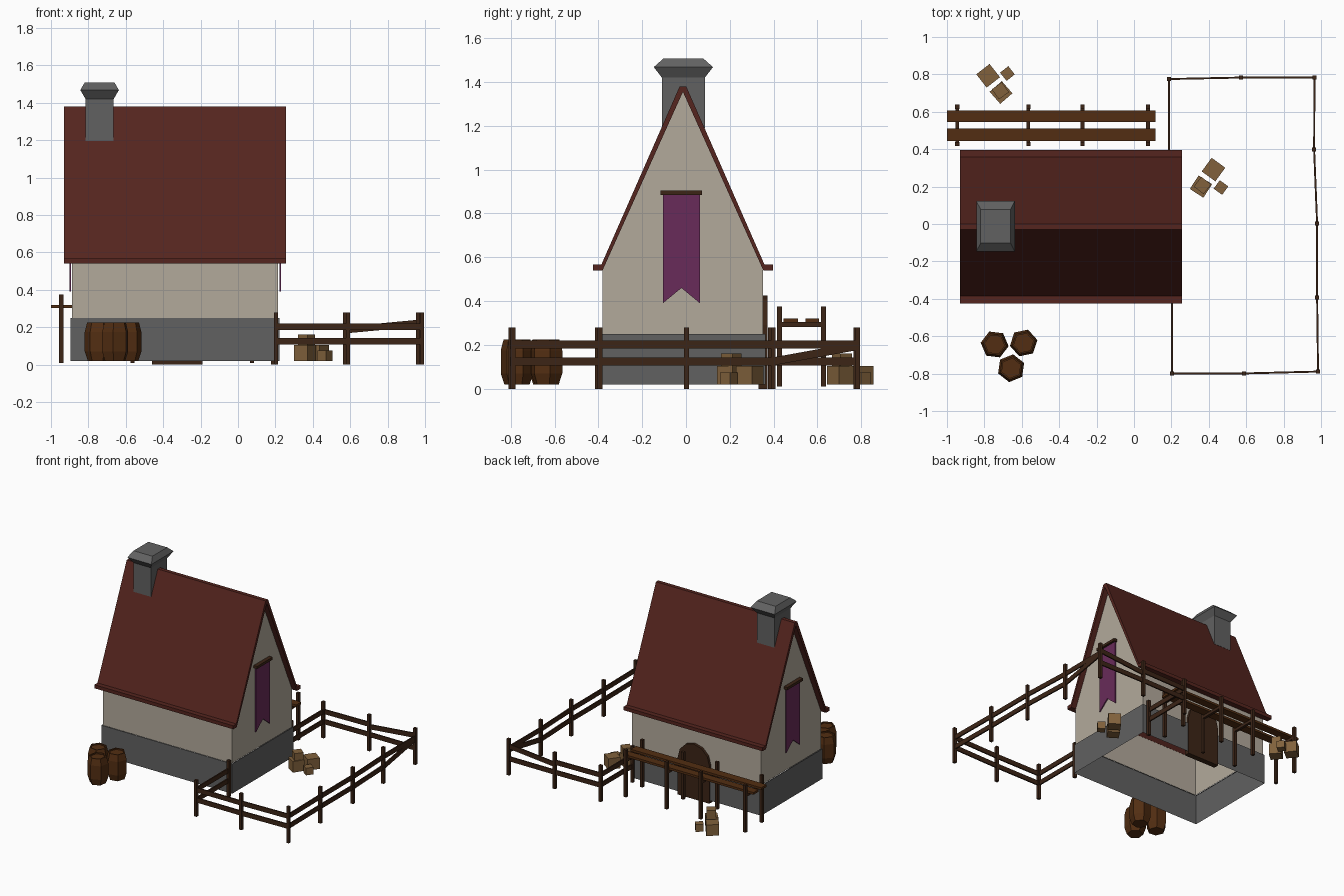
import bpy, bmesh
from math import sin, cos, radians, pi
from mathutils import Vector, Matrix

if "Cube" in bpy.data.objects:
    bpy.data.objects.remove(bpy.data.objects["Cube"])


def material(name, rgb):
    m = bpy.data.materials.new(name)
    m.diffuse_color = (*rgb, 1)
    m.use_nodes = True
    m.node_tree.nodes["Principled BSDF"].inputs["Base Color"].default_value = m.diffuse_color
    return m


PLASTER = material("plaster", (.45, .40, .33))
STONE = material("stone", (.12, .12, .12))
ROOF = material("roof_tile", (.09, .018, .013))
WOOD = material("dark_wood", (.045, .018, .008))
PLANK = material("plank_wood", (.085, .027, .006))
CRATE = material("crate_wood", (.22, .12, .045))
CLOTH = material("cloth", (.14, .024, .10))


def finish(bm, name, mat):
    bmesh.ops.recalc_face_normals(bm, faces=bm.faces[:])
    me = bpy.data.meshes.new(name)
    bm.to_mesh(me)
    bm.free()
    ob = bpy.data.objects.new(name, me)
    me.materials.append(mat)
    bpy.context.collection.objects.link(ob)
    return ob


def add_box(bm, x0, x1, y0, y1, z0, z1):
    m = Matrix.Translation(((x0 + x1) / 2, (y0 + y1) / 2, (z0 + z1) / 2))
    m = m @ Matrix.Diagonal((x1 - x0, y1 - y0, z1 - z0, 1))
    return bmesh.ops.create_cube(bm, size=1, matrix=m)["verts"]


def add_rail(bm, a, b, width=.01, height=.036):
    a, b = Vector(a), Vector(b)
    d = b - a
    m = Matrix.Translation((a + b) / 2) @ d.to_track_quat('X', 'Z').to_matrix().to_4x4()
    bmesh.ops.create_cube(bm, size=1, matrix=m @ Matrix.Diagonal((d.length, width, height, 1)))


def add_prism(bm, pts, x0, x1):
    """Extrude a (y, z) outline along x."""
    f = bm.faces.new([bm.verts.new((x0, y, z)) for y, z in pts])
    r = bmesh.ops.extrude_face_region(bm, geom=[f], use_keep_orig=True)
    vs = [v for v in r["geom"] if isinstance(v, bmesh.types.BMVert)]
    bmesh.ops.translate(bm, verts=vs, vec=(x1 - x0, 0, 0))


def add_rings(bm, rings):
    """Bridge equal-length point rings and cap both ends."""
    loops = [[bm.verts.new(p) for p in r] for r in rings]
    n = len(loops[0])
    for a, b in zip(loops, loops[1:]):
        for i in range(n):
            bm.faces.new((a[i], a[(i + 1) % n], b[(i + 1) % n], b[i]))
    bm.faces.new(loops[0])
    bm.faces.new(loops[-1])


def delete_flat(bm, up, z):
    fs = [f for f in bm.faces if f.normal.z * up > .9 and abs(f.calc_center_median().z - z) < .01]
    bmesh.ops.delete(bm, geom=fs, context='FACES')


# Stone footing: open shell with a narrow ledge
bm = bmesh.new()
add_box(bm, -.895, .222, -.388, .362, .02, .25)
bm.normal_update()
delete_flat(bm, -1, .02)
top = [f for f in bm.faces if f.normal.z > .9]
bmesh.ops.inset_region(bm, faces=top, thickness=.008)
bmesh.ops.delete(bm, geom=top, context='FACES')
finish(bm, "stone_footing", STONE)

# Plaster walls with gables, open underneath
bm = bmesh.new()
add_prism(bm, [(-.382, .25), (.352, .25), (.352, .545), (-.015, 1.365), (-.382, .545)], -.887, .215)
bmesh.ops.recalc_face_normals(bm, faces=bm.faces[:])
delete_flat(bm, -1, .25)
finish(bm, "walls", PLASTER)

# Thin steep roof with flat eaves
bm = bmesh.new()
half = [(0, 1.355), (.367, .54), (.41, .54), (.41, .567), (.372, .567), (.015, 1.38)]
outline = half + [(-y, z) for y, z in half[:0:-1]]
add_prism(bm, [(y - .014, z) for y, z in outline], -.93, .256)
finish(bm, "roof", ROOF)

# Chimney with flared cap
bm = bmesh.new()
cx, cy = -.74, -.012


def rect(hx, hy, z):
    return [(cx + sx * hx, cy + sy * hy, z) for sx, sy in ((-1, -1), (1, -1), (1, 1), (-1, 1))]


add_rings(bm, [rect(.075, .098, 1.19), rect(.075, .098, 1.42), rect(.103, .135, 1.468), rect(.08, .09, 1.508)])
finish(bm, "chimney", STONE)

# Arched door in the back wall
bm = bmesh.new()
pts = [(-.46, 0), (-.19, 0)] + [(-.325 + .135 * cos(i * pi / 6), .29 + .135 * sin(i * pi / 6)) for i in range(7)]
f = bm.faces.new([bm.verts.new((x, .33, z)) for x, z in pts])
r = bmesh.ops.extrude_face_region(bm, geom=[f], use_keep_orig=True)
bmesh.ops.translate(bm, verts=[v for v in r["geom"] if isinstance(v, bmesh.types.BMVert)], vec=(0, .042, 0))
finish(bm, "door", WOOD)

# Swallow-tailed banner and rod on each gable
for side, x, s in (("right", .215, 1), ("left", -.887, -1)):
    bm = bmesh.new()
    add_prism(bm, [(-.106, .885), (-.106, .39), (-.021, .46), (.064, .39), (.064, .885)], x + s * .006, x + s * .014)
    finish(bm, side + "_banner", CLOTH)
    bm = bmesh.new()
    x0, x1 = sorted((x, x + s * .03))
    add_box(bm, x0, x1, -.117, .073, .885, .905)
    finish(bm, side + "_banner_rod", WOOD)

# Yard fence
path = [(.203, -.405), (.203, -.799), (.588, -.799), (.984, -.789), (.979, -.393), (.979, .002),
        (.963, .398), (.965, .783), (.572, .783), (.187, .775), (.187, .385)]
bm = bmesh.new()
for x, y in path:
    add_box(bm, x - .011, x + .011, y - .011, y + .011, 0, .28)
finish(bm, "fence_posts", WOOD)
bm = bmesh.new()
for i, (a, b) in enumerate(zip(path, path[1:])):
    for z in (.125, .203):
        za = zb = z
        if i == 6 and z < .2:      # sagging rails at the back corner
            zb = .195
        if i == 7 and z > .2:
            za, zb = .222, .185
        add_rail(bm, (*a, za), (*b, zb))
finish(bm, "fence_rails", WOOD)

# Long rack along the back wall
bm = bmesh.new()
for x in (-.945, -.565, -.275, .075):
    for y in (.427, .627):
        add_box(bm, x - .011, x + .011, y - .011, y + .011, .01, .375)
    add_box(bm, x - .01, x + .01, .42, .638, .282, .304)
finish(bm, "rack_frame", WOOD)
bm = bmesh.new()
for y0, y1 in ((.445, .51), (.545, .606)):
    add_box(bm, -1.0, .115, y0, y1, .303, .32)
finish(bm, "rack_planks", PLANK)

# Six-sided barrels with recessed lids
profile = [(.058, .02), (.075, .07), (.075, .175), (.062, .225), (.053, .225), (.053, .215)]
for i, (x, y, rot) in enumerate(((-.745, -.644, 53), (-.59, -.636, 12), (-.657, -.771, 22))):
    bm = bmesh.new()
    add_rings(bm, [[(x + r * cos(radians(rot + 60 * k)), y + r * sin(radians(rot + 60 * k)), z)
                    for k in range(6)] for r, z in profile])
    finish(bm, f"barrel_{i + 1}", PLANK)

# Two identical piles of crates, one turned by 74 degrees
crates = [(.067, .091, .045, .02, .105, -36), (0, 0, .043, .02, .105, -33),
          (.008, .006, .033, .105, .16, -38), (.107, -.005, .028, .02, .075, -36)]
for name, x, y, turn in (("yard", .358, .2, 0), ("rack", -.711, .703, 74)):
    bm = bmesh.new()
    base = Matrix.Translation((x, y, 0)) @ Matrix.Rotation(radians(turn), 4, 'Z')
    for px, py, h, z0, z1, rot in crates:
        vs = add_box(bm, -h, h, -h, h, z0, z1)
        m = base @ Matrix.Translation((px, py, 0)) @ Matrix.Rotation(radians(rot), 4, 'Z')
        bmesh.ops.transform(bm, matrix=m, verts=vs)
    finish(bm, name + "_crates", CRATE)
